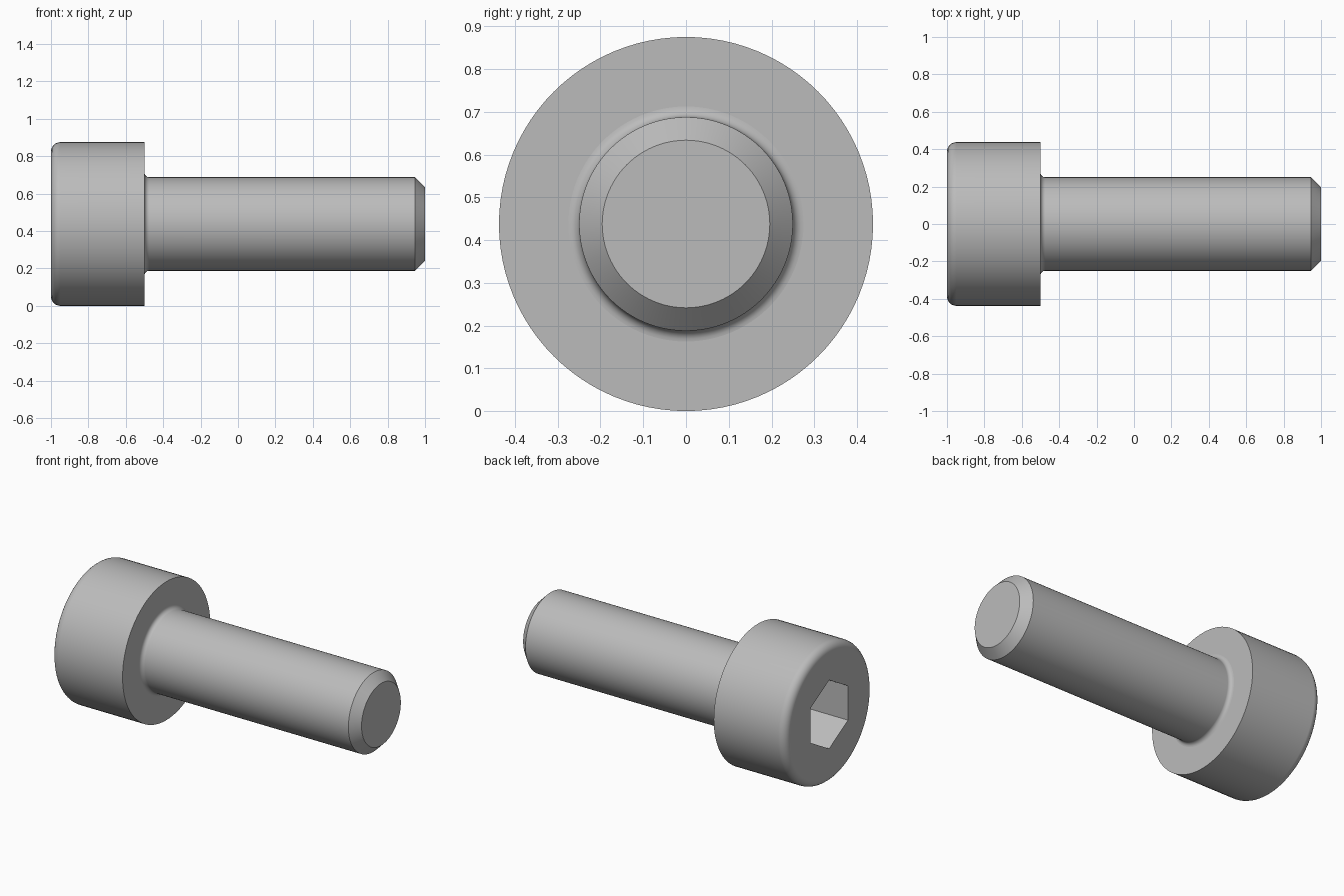
import bpy, bmesh, math

cube = bpy.data.objects.get("Cube")
if cube:
    bpy.data.objects.remove(cube, do_unlink=True)

SEGMENTS = 96
HEAD_R, SHANK_R, TIP_R = 0.4375, 0.25, 0.196
RIM, FILLET = 0.05, 0.025
HEX_APOTHEM, HEX_DEPTH = 0.1875, 0.26
AXIS_Z = HEAD_R

steel = bpy.data.materials.new("steel grey")
steel.use_nodes = True
colour = (0.5, 0.5, 0.5, 1)
steel.diffuse_color = colour
steel.node_tree.nodes["Principled BSDF"].inputs["Base Color"].default_value = colour


def arc(cx, cr, radius, start, end, steps=6):
    """Profile points (x, r, is_hex) along an arc, angles in degrees."""
    angles = [math.radians(start + (end - start) * i / steps) for i in range(steps + 1)]
    return [(cx + radius * math.cos(a), cr + radius * math.sin(a), False) for a in angles]


def lathe(name, profile):
    """Turn a profile around the x axis; hex rings follow a hexagon with corners up and down."""
    bm = bmesh.new()
    rings = []
    for x, r, is_hex in profile:
        ring = []
        for i in range(SEGMENTS):
            a = math.tau * i / SEGMENTS
            # distance to a hexagon side, flats facing sideways
            off = (a + math.pi / 6) % (math.pi / 3) - math.pi / 6
            d = r / math.cos(off) if is_hex else r
            ring.append(bm.verts.new((x, d * math.cos(a), AXIS_Z + d * math.sin(a))))
        rings.append(ring)
    for a, b in zip(rings, rings[1:]):
        for i in range(SEGMENTS):
            j = (i + 1) % SEGMENTS
            bm.faces.new((a[i], a[j], b[j], b[i]))
    bm.faces.new(rings[0])
    bm.faces.new(rings[-1])
    bmesh.ops.recalc_face_normals(bm, faces=bm.faces)
    mesh = bpy.data.meshes.new(name)
    bm.to_mesh(mesh)
    bm.free()
    mesh.materials.append(steel)
    obj = bpy.data.objects.new(name, mesh)
    bpy.context.collection.objects.link(obj)
    bpy.ops.object.select_all(action='DESELECT')
    obj.select_set(True)
    bpy.context.view_layer.objects.active = obj
    bpy.ops.object.shade_smooth_by_angle(angle=math.radians(30))
    # keep flat faces flat beside the rounded edges
    weighted = obj.modifiers.new("weighted_normals", 'WEIGHTED_NORMAL')
    weighted.keep_sharp = True
    return obj


# Head: hexagonal socket, flat end face, rounded rim, square underside
lathe("head", [(-1 + HEX_DEPTH, HEX_APOTHEM, True), (-1, HEX_APOTHEM, True)]
      + arc(-1 + RIM, HEAD_R - RIM, RIM, 180, 90)
      + [(-0.5, HEAD_R, False)])

# Shank: fillet under the head, plain cylinder, chamfered tip
lathe("shank", [(-0.52, SHANK_R + FILLET, False)]
      + arc(-0.5 + FILLET, SHANK_R + FILLET, FILLET, 180, 270)
      + [(1 - (SHANK_R - TIP_R), SHANK_R, False), (1, TIP_R, False)])
